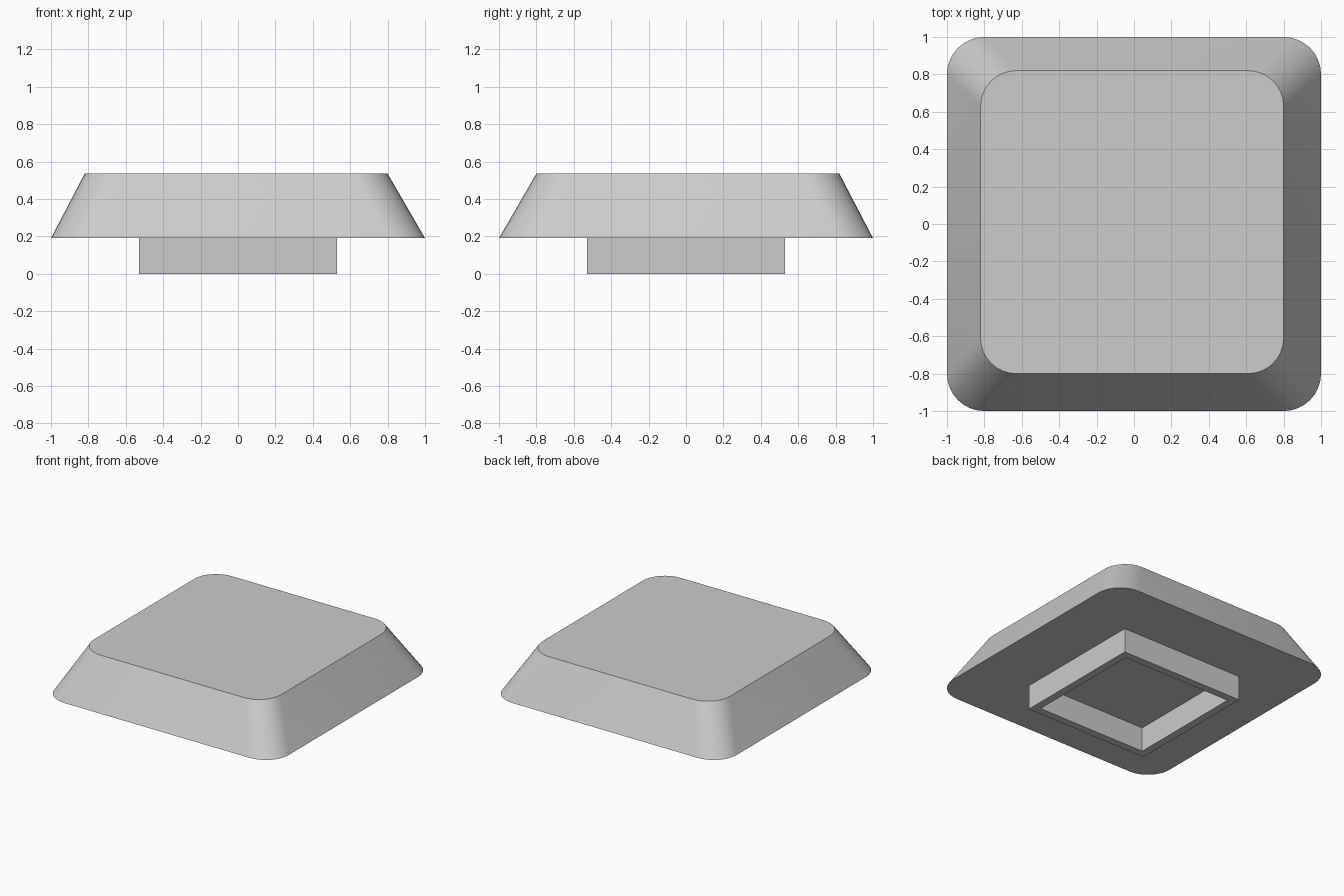
import bpy, bmesh
from math import cos, sin, pi, radians

if "Cube" in bpy.data.objects:
    bpy.data.objects.remove(bpy.data.objects["Cube"], do_unlink=True)

grey = bpy.data.materials.new("light grey")
grey.use_nodes = True
grey.diffuse_color = (0.604, 0.604, 0.604, 1)
grey.node_tree.nodes["Principled BSDF"].inputs["Base Color"].default_value = grey.diffuse_color


def outline(bm, half, z, radius=0, steps=0, cx=0, cy=0):
    """Loop of vertices around a square, with rounded corners if steps > 0."""
    verts = []
    for i, (sx, sy) in enumerate([(1, 1), (-1, 1), (-1, -1), (1, -1)]):
        for s in range(steps + 1):
            a = (i + s / max(steps, 1)) * pi / 2
            verts.append(bm.verts.new((cx + sx * (half - radius) + radius * cos(a),
                                       cy + sy * (half - radius) + radius * sin(a), z)))
    return verts


def bridge(bm, a, b):
    for i in range(len(a)):
        j = (i + 1) % len(a)
        bm.faces.new((a[i], a[j], b[j], b[i]))


def finish(bm, name):
    bmesh.ops.recalc_face_normals(bm, faces=bm.faces)
    mesh = bpy.data.meshes.new(name)
    bm.to_mesh(mesh)
    bm.free()
    mesh.materials.append(grey)
    obj = bpy.data.objects.new(name, mesh)
    bpy.context.collection.objects.link(obj)
    return obj


# Tapered cap with rounded corners, its top slightly off centre
bm = bmesh.new()
low = outline(bm, 1.0, 0.19, 0.2, 8)
high = outline(bm, 0.81, 0.535, 0.19, 8, -0.01, 0.01)
bridge(bm, low, high)
bm.faces.new(low)
bm.faces.new(high)
cap = finish(bm, "cap")
bpy.ops.object.select_all(action="DESELECT")
cap.select_set(True)
bpy.context.view_layer.objects.active = cap
bpy.ops.object.shade_smooth_by_angle(angle=radians(30))

# Open square collar under the cap
bm = bmesh.new()
loops = [outline(bm, h, z) for h, z in [(0.53, 0.19), (0.53, 0), (0.47, 0), (0.47, 0.19)]]
for a, b in zip(loops, loops[1:]):
    bridge(bm, a, b)
finish(bm, "collar")
